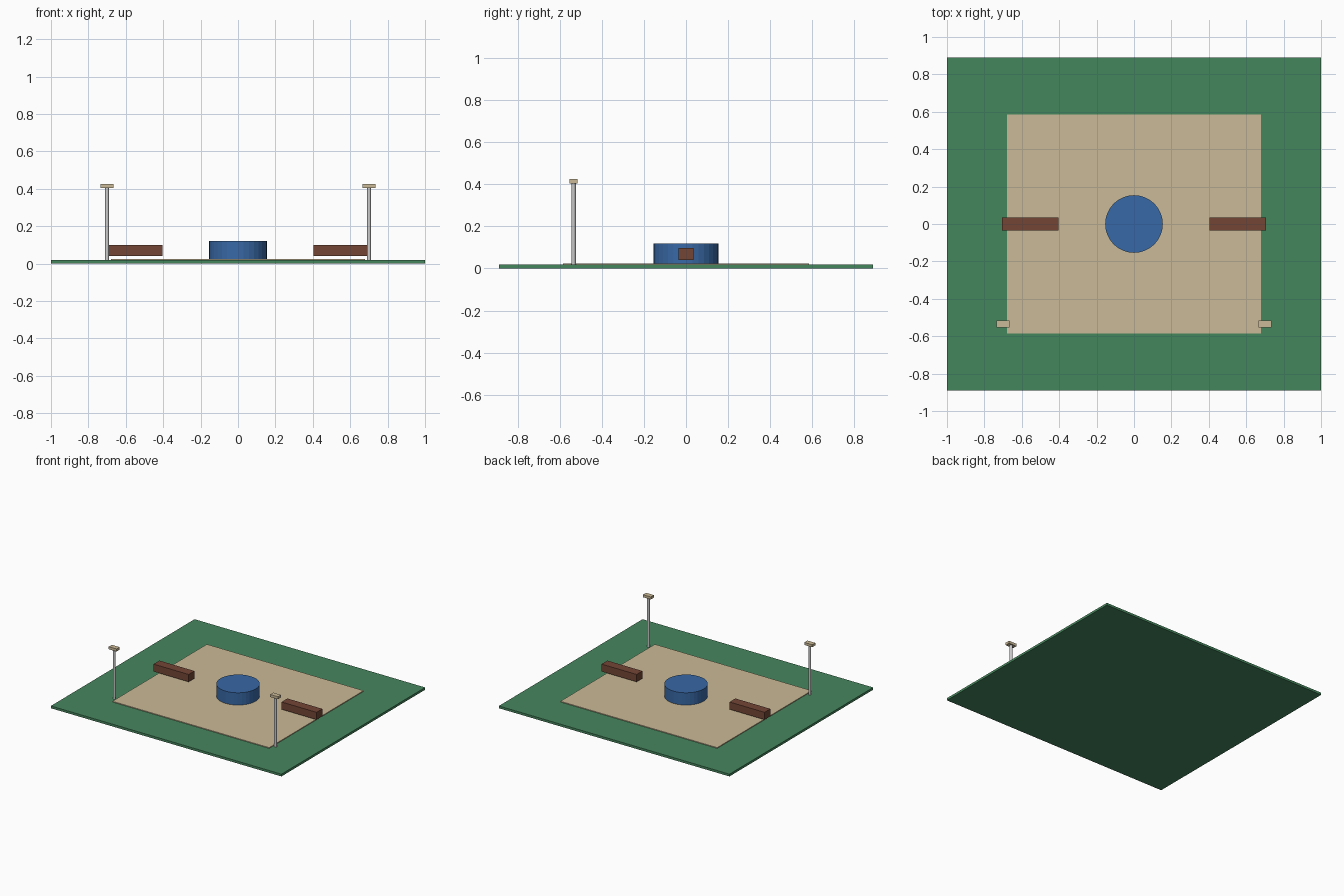
import bpy

if "Cube" in bpy.data.objects:
    bpy.data.objects.remove(bpy.data.objects["Cube"])


def material(name, rgb):
    m = bpy.data.materials.new(name)
    m.diffuse_color = (*rgb, 1)
    m.use_nodes = True
    m.node_tree.nodes["Principled BSDF"].inputs["Base Color"].default_value = m.diffuse_color
    return m


GREEN = material("grass_green", (0.06, 0.24, 0.11))
SAND = material("sand", (0.60, 0.49, 0.31))
BLUE = material("water_blue", (0.04, 0.14, 0.38))
BROWN = material("wood_brown", (0.17, 0.06, 0.035))


def finish(name, mat):
    ob = bpy.context.object
    ob.name = name
    if mat:
        ob.data.materials.append(mat)
    return ob


def box(name, x, y, z, mat):
    """Box from (min, max) ranges on each axis."""
    bpy.ops.mesh.primitive_cube_add(size=1, location=[sum(r) / 2 for r in (x, y, z)])
    ob = finish(name, mat)
    ob.scale = [r[1] - r[0] for r in (x, y, z)]
    bpy.ops.object.transform_apply(location=False, rotation=False, scale=True)
    return ob


def cylinder(name, x, y, z, radius, sides, mat=None):
    bpy.ops.mesh.primitive_cylinder_add(vertices=sides, radius=radius, depth=z[1] - z[0],
                                        location=(x, y, sum(z) / 2))
    return finish(name, mat)


# Lawn and paved court
box("lawn", (-1, 1), (-0.89, 0.89), (0, 0.018), GREEN)
box("court", (-0.68, 0.68), (-0.585, 0.585), (0.014, 0.024), SAND)

# Round central pool
cylinder("pool", 0, 0, (0.02, 0.12), 0.154, 32, BLUE)

# Benches and lamps, one on each side
for side, s in (("left", -1), ("right", 1)):
    box(side + "_bench", sorted((s * 0.403, s * 0.707)), (-0.036, 0.036), (0.04, 0.098), BROWN)
    cylinder(side + "_lamp_post", s * 0.70, -0.534, (0.014, 0.408), 0.01, 12)
    box(side + "_lamp_head", sorted((s * 0.666, s * 0.734)), (-0.553, -0.515), (0.405, 0.425), SAND)
